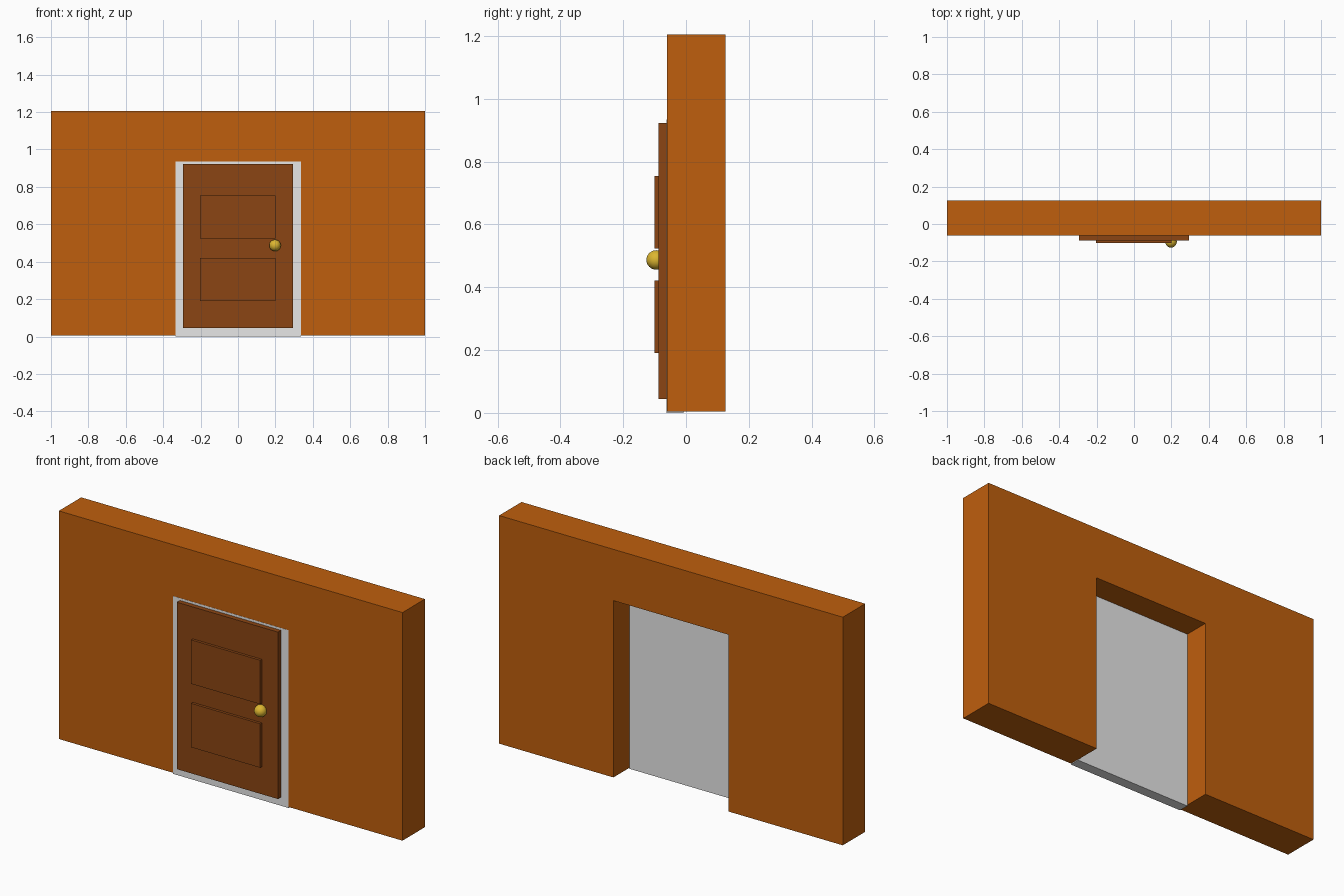
import bpy, bmesh

if "Cube" in bpy.data.objects:
    bpy.data.objects.remove(bpy.data.objects["Cube"])


def material(name, rgb):
    m = bpy.data.materials.new(name)
    m.diffuse_color = (*rgb, 1.0)
    m.use_nodes = True
    m.node_tree.nodes["Principled BSDF"].inputs["Base Color"].default_value = m.diffuse_color
    return m


WALL = material("wall orange brown", (0.52, 0.114, 0.004))
FRAME = material("frame off white", (0.85, 0.85, 0.85))
DOOR = material("door dark brown", (0.258, 0.060, 0.0065))
GOLD = material("knob gold", (0.72, 0.47, 0.03))


def add_object(name, bm, mat):
    bmesh.ops.recalc_face_normals(bm, faces=bm.faces)
    mesh = bpy.data.meshes.new(name)
    bm.to_mesh(mesh)
    bm.free()
    mesh.materials.append(mat)
    ob = bpy.data.objects.new(name, mesh)
    bpy.context.collection.objects.link(ob)
    return ob


def slab(name, outline, y0, y1, mat):
    """Extrude an (x, z) outline from y0 to y1."""
    bm = bmesh.new()
    face = bm.faces.new([bm.verts.new((x, y0, z)) for x, z in outline])
    ext = bmesh.ops.extrude_face_region(bm, geom=[face])
    verts = [g for g in ext["geom"] if isinstance(g, bmesh.types.BMVert)]
    bmesh.ops.translate(bm, verts=verts, vec=(0, y1 - y0, 0))
    return add_object(name, bm, mat)


def rect(x0, x1, z0, z1):
    return [(x0, z0), (x1, z0), (x1, z1), (x0, z1)]


# Wall with a doorway open to the floor
B, T, H = 0.005, 1.205, 0.935
slab("wall", [(-1, B), (-0.335, B), (-0.335, H), (0.335, H),
              (0.335, B), (1, B), (1, T), (-1, T)], -0.061, 0.125, WALL)

# Frame board filling the front of the doorway
slab("door_frame", rect(-0.335, 0.337, 0, H), -0.0618, -0.008, FRAME)

# Door leaf with two raised panels
slab("door", rect(-0.295, 0.293, 0.045, 0.923), -0.087, -0.04, DOOR)
for name, z0, z1 in (("lower_panel", 0.19, 0.421), ("upper_panel", 0.524, 0.755)):
    slab(name, rect(-0.202, 0.2, z0, z1), -0.101, -0.08, DOOR)

# Round knob
bm = bmesh.new()
bmesh.ops.create_uvsphere(bm, u_segments=32, v_segments=16, radius=0.031)
bmesh.ops.translate(bm, verts=bm.verts, vec=(0.198, -0.095, 0.487))
for f in bm.faces:
    f.smooth = True
add_object("knob", bm, GOLD)
